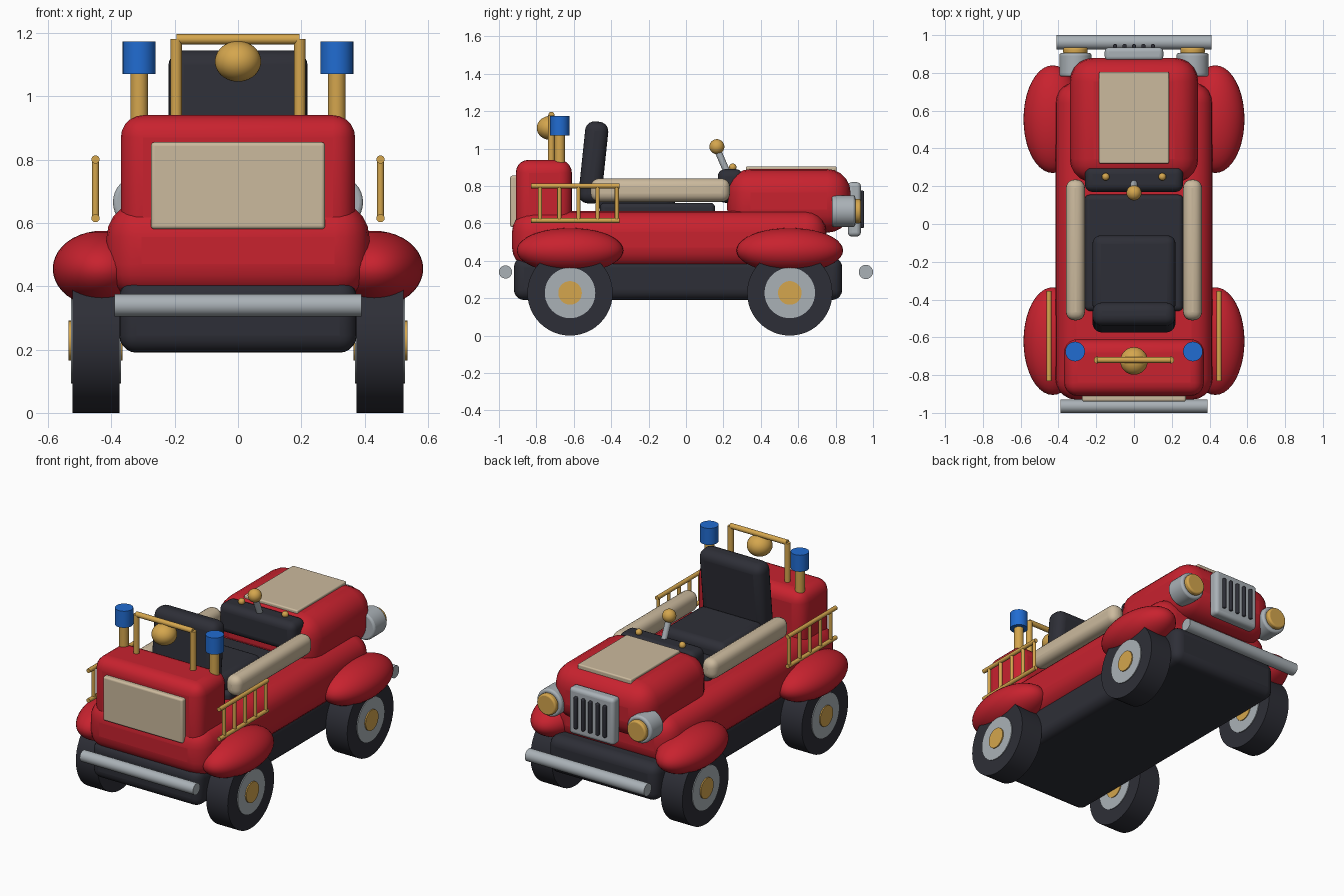
import bpy, math
from mathutils import Vector

cube = bpy.data.objects.get("Cube")
if cube:
    bpy.data.objects.remove(cube, do_unlink=True)


def material(name, rgb):
    m = bpy.data.materials.new(name)
    m.use_nodes = True
    m.diffuse_color = (*rgb, 1)
    m.node_tree.nodes["Principled BSDF"].inputs["Base Color"].default_value = (*rgb, 1)
    return m


RED = material("red paint", (0.58, 0.016, 0.028))
DARK = material("dark rubber", (0.027, 0.028, 0.038))
CREAM = material("cream trim", (0.60, 0.49, 0.34))
GOLD = material("brass", (0.66, 0.38, 0.075))
STEEL = material("steel", (0.40, 0.44, 0.47))
BLUE = material("blue lamp", (0.015, 0.15, 0.64))


def finish(name, mat, bevel=0, segments=5):
    ob = bpy.context.object
    ob.name = ob.data.name = name
    ob.data.materials.append(mat)
    if bevel:
        mod = ob.modifiers.new("Rounding", "BEVEL")
        mod.width, mod.segments = bevel, segments
        mod.limit_method = "ANGLE"
        mod.angle_limit = math.radians(40)
    bpy.ops.object.select_all(action="DESELECT")
    ob.select_set(True)
    bpy.ops.object.shade_smooth_by_angle(angle=math.radians(40))
    return ob


def box(name, mat, lo, hi, bevel=0.02):
    """Rounded box between two corners."""
    lo, hi = Vector(lo), Vector(hi)
    bpy.ops.mesh.primitive_cube_add(size=1, location=(lo + hi) / 2)
    bpy.context.object.scale = hi - lo
    bpy.ops.object.transform_apply(location=False, rotation=False, scale=True)
    return finish(name, mat, bevel)


def rod(name, mat, start, end, r, bevel=0, sides=32):
    """Cylinder between two points."""
    start, end = Vector(start), Vector(end)
    axis = end - start
    bpy.ops.mesh.primitive_cylinder_add(
        vertices=sides, radius=r, depth=axis.length, location=(start + end) / 2,
        rotation=axis.to_track_quat("Z", "Y").to_euler())
    return finish(name, mat, bevel, 3)


def ball(name, mat, centre, radii):
    bpy.ops.mesh.primitive_uv_sphere_add(segments=40, ring_count=20, radius=1, location=centre)
    bpy.context.object.scale = radii
    bpy.ops.object.transform_apply(location=False, rotation=False, scale=True)
    return finish(name, mat)


# Chassis and bodywork
box("chassis", DARK, (-0.375, -0.92, 0.19), (0.375, 0.835, 0.42), 0.055)
box("lower_body", RED, (-0.415, -0.93, 0.36), (0.415, 0.75, 0.665), 0.11)
box("rear_box", RED, (-0.37, -0.91, 0.5), (0.37, -0.61, 0.94), 0.07)
box("hood", RED, (-0.34, 0.22, 0.55), (0.34, 0.88, 0.89), 0.125)
box("hood_panel", CREAM, (-0.185, 0.32, 0.87), (0.185, 0.805, 0.905), 0.008)
box("rear_panel", CREAM, (-0.275, -0.94, 0.58), (0.275, -0.89, 0.855), 0.012)

# Bumpers
rod("rear_bumper", STEEL, (-0.39, -0.965, 0.34), (0.39, -0.965, 0.34), 0.035)
rod("front_bumper", STEEL, (-0.41, 0.962, 0.34), (0.41, 0.962, 0.34), 0.038)

# Cockpit
box("cockpit_floor", DARK, (-0.26, -0.46, 0.6), (0.26, 0.155, 0.71), 0.025)
box("seat_cushion", DARK, (-0.22, -0.47, 0.66), (0.22, -0.06, 0.79), 0.045)
seat_back = box("seat_back", DARK, (-0.22, -0.557, 0.705), (0.22, -0.433, 1.145), 0.05)
seat_back.rotation_euler.x = math.radians(-6)
box("dashboard", DARK, (-0.26, 0.17, 0.71), (0.26, 0.305, 0.89), 0.04)
rod("lever", STEEL, (0, 0.225, 0.86), (0, 0.165, 1.0), 0.018)
ball("lever_knob", GOLD, (0, 0.165, 1.01), (0.04, 0.04, 0.04))

# Grille with dark bars
box("grille", STEEL, (-0.155, 0.865, 0.53), (0.155, 0.935, 0.82), 0.022)
for i in range(5):
    x = (i - 2) * 0.05
    box("grille_bar", DARK, (x - 0.011, 0.92, 0.575), (x + 0.011, 0.952, 0.775), 0.008)

# Rear arch with bell
for x in (-0.195, 0.195):
    rod("arch_post", GOLD, (x, -0.72, 0.92), (x, -0.72, 1.18), 0.018)
rod("arch_bar", GOLD, (-0.195, -0.72, 1.18), (0.195, -0.72, 1.18), 0.016)
ball("bell", GOLD, (0, -0.725, 1.11), (0.073, 0.073, 0.064))

# Parts repeated on both sides
for s in (-1, 1):
    box("side_rail", CREAM, (s * 0.31 - 0.05, -0.51, 0.715), (s * 0.31 + 0.05, 0.235, 0.84), 0.045)
    ball("dash_knob", GOLD, (s * 0.15, 0.25, 0.9), (0.02, 0.02, 0.02))

    # Headlights
    rod("headlight_shell", STEEL, (s * 0.31, 0.78, 0.665), (s * 0.31, 0.905, 0.665), 0.085, 0.012)
    rod("headlight_lens", GOLD, (s * 0.31, 0.9, 0.665), (s * 0.31, 0.935, 0.665), 0.065, 0.01)

    # Beacons
    rod("beacon_post", GOLD, (s * 0.312, -0.675, 0.91), (s * 0.312, -0.675, 1.075), 0.028)
    rod("beacon_lamp", BLUE, (s * 0.312, -0.675, 1.07), (s * 0.312, -0.675, 1.173), 0.052)

    # Side ladders
    for z in (0.615, 0.8):
        rod("ladder_rail", GOLD, (s * 0.45, -0.83, z), (s * 0.45, -0.355, z), 0.013, sides=16)
    for i in range(5):
        y = -0.78 + i * 0.1025
        rod("ladder_rung", GOLD, (s * 0.45, y, 0.615), (s * 0.45, y, 0.8), 0.011, sides=16)

    # Wheels and fenders
    for y in (-0.62, 0.555):
        ball("fender", RED, (s * 0.43, y, 0.455), (0.155, 0.285, 0.12))
        for name, mat, inner, outer, r in (("tire", DARK, 0.375, 0.523, 0.228),
                                           ("rim", STEEL, 0.37, 0.528, 0.135),
                                           ("hub", GOLD, 0.365, 0.535, 0.063)):
            rod(name, mat, (s * inner, y, 0.228), (s * outer, y, 0.228), r, sides=48)
